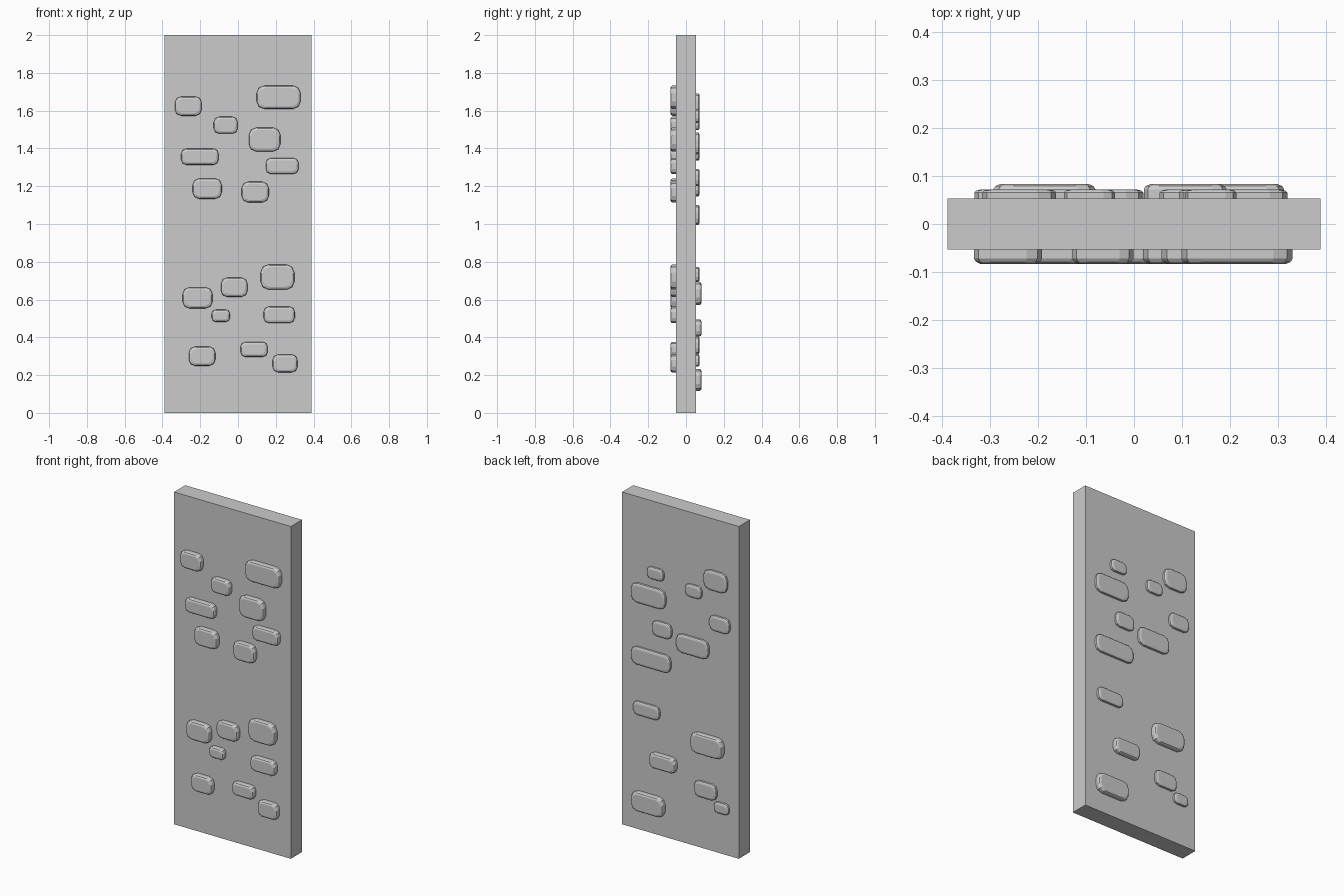
import bpy, bmesh, math

if "Cube" in bpy.data.objects:
    bpy.data.objects.remove(bpy.data.objects["Cube"])

FACE = 0.053  # half thickness of the slab


def make_object(name, bm):
    bmesh.ops.recalc_face_normals(bm, faces=bm.faces)
    me = bpy.data.meshes.new(name)
    bm.to_mesh(me)
    bm.free()
    ob = bpy.data.objects.new(name, me)
    bpy.context.collection.objects.link(ob)


def outline(w, h, r):
    # rectangle with corners rounded in two steps
    pts = []
    for k, (sx, sz) in enumerate([(1, 1), (-1, 1), (-1, -1), (1, -1)]):
        for j in range(3):
            a = math.radians(90 * k + 45 * j)
            pts.append((sx * (w / 2 - r) + r * math.cos(a),
                        sz * (h / 2 - r) + r * math.sin(a)))
    return pts


def stone(name, x, z, w, h, side, depth):
    bm = bmesh.new()
    rings = []
    # buried base, wall, soft shoulder, flat face
    for inset, y in [(0, FACE - 0.01), (0, FACE + depth * 0.65),
                     (0.004, FACE + depth * 0.87), (0.013, FACE + depth)]:
        r = 0.32 * min(w, h) - inset * 0.5
        rings.append([bm.verts.new((x + px, side * y, z + pz))
                      for px, pz in outline(w - 2 * inset, h - 2 * inset, r)])
    for a, b in zip(rings, rings[1:]):
        for i in range(len(a)):
            j = (i + 1) % len(a)
            bm.faces.new((a[i], a[j], b[j], b[i]))
    bm.faces.new(rings[0])
    bm.faces.new(rings[-1])
    make_object(name, bm)


# Slab
bm = bmesh.new()
bmesh.ops.create_cube(bm, size=1)
for v in bm.verts:
    v.co = (v.co.x * 0.778, v.co.y * 2 * FACE, v.co.z * 2 + 1)
make_object("slab", bm)

# Front stones: centre x, centre z, width, height
front = [(-.263, 1.624, .142, .102), (.215, 1.671, .232, .123),
         (-.065, 1.523, .127, .09), (.141, 1.447, .168, .127),
         (-.202, 1.356, .198, .086), (.234, 1.307, .174, .085),
         (-.163, 1.187, .154, .108), (.091, 1.169, .144, .110)]
front += [(-.214, .609, .158, .112), (-.02, .665, .141, .102),
          (.209, .719, .179, .133), (-.091, .514, .096, .065),
          (.218, .519, .165, .088), (-.19, .3, .141, .102),
          (.085, .336, .143, .08), (.249, .262, .132, .096)]
for i, (x, z, w, h) in enumerate(front):
    stone(f"front_stone_{i + 1}", x, z, w, h, -1, 0.03)

# Back stones, shallow ones then deeper ones
shallow = [(.16, 1.571, .107, .07), (.207, 1.426, .227, .115),
           (-.24, 1.633, .155, .117), (-.093, 1.534, .107, .074),
           (.117, 1.246, .127, .09), (-.267, 1.38, .133, .09),
           (-.087, 1.201, .213, .11), (.19, 1.048, .26, .105),
           (.22, .733, .173, .08), (-.173, .357, .147, .094),
           (-.28, .277, .095, .064)]
deep = [(-.187, .632, .213, .122), (.107, .45, .173, .091),
        (.207, .175, .213, .116)]
for i, (x, z, w, h) in enumerate(shallow):
    stone(f"back_stone_{i + 1}", x, z, w, h, 1, 0.019)
for i, (x, z, w, h) in enumerate(deep):
    stone(f"back_deep_stone_{i + 1}", x, z, w, h, 1, 0.03)
